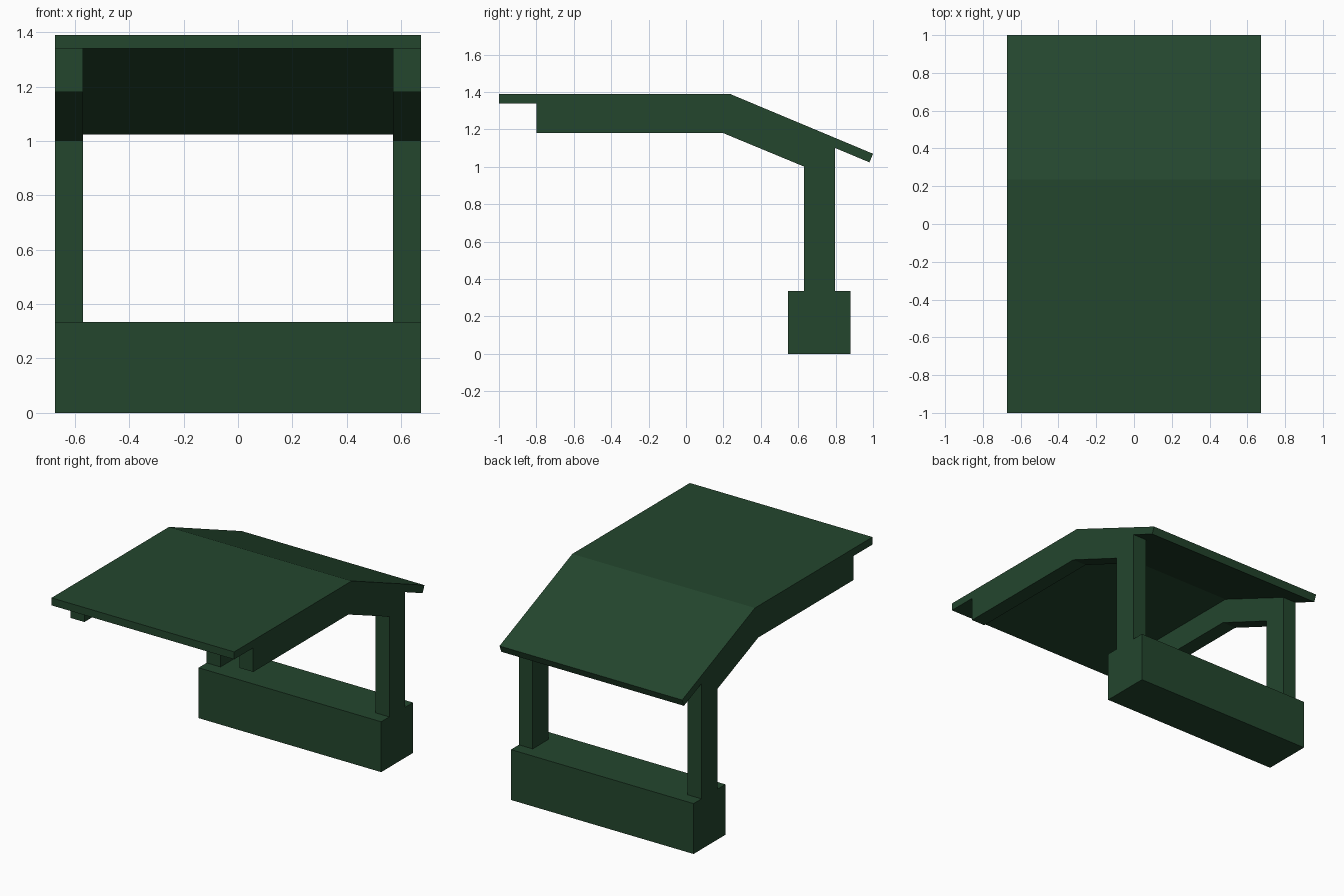
import bpy, bmesh

cube = bpy.data.objects.get("Cube")
if cube:
    bpy.data.objects.remove(cube, do_unlink=True)

HALF_WIDTH = 0.672
POST_INNER = 0.57

# Single dark green paint
green = bpy.data.materials.new("dark green")
green.use_nodes = True
colour = (0.017, 0.061, 0.027, 1.0)
green.diffuse_color = colour
bsdf = next(n for n in green.node_tree.nodes if n.type == 'BSDF_PRINCIPLED')
bsdf.inputs["Base Color"].default_value = colour


def extrude_profile(name, profile, x0, x1):
    """Extrude a closed (y, z) profile along x from x0 to x1."""
    bm = bmesh.new()
    face = bm.faces.new([bm.verts.new((x0, y, z)) for y, z in profile])
    extruded = bmesh.ops.extrude_face_region(bm, geom=[face])["geom"]
    verts = [v for v in extruded if isinstance(v, bmesh.types.BMVert)]
    bmesh.ops.translate(bm, verts=verts, vec=(x1 - x0, 0, 0))
    bmesh.ops.recalc_face_normals(bm, faces=bm.faces)
    mesh = bpy.data.meshes.new(name)
    bm.to_mesh(mesh)
    bm.free()
    mesh.materials.append(green)
    obj = bpy.data.objects.new(name, mesh)
    bpy.context.collection.objects.link(obj)
    return obj


# Bent roof slab: flat at the front, sloping down at the back
extrude_profile("roof", [(-1.0, 1.39), (0.235, 1.39), (1.0, 1.07), (0.981, 1.024),
                         (0.225, 1.34), (-1.0, 1.34)], -HALF_WIDTH, HALF_WIDTH)

# Post and roof beam in one piece, one on each side
frame = [(-0.8, 1.34), (-0.8, 1.18), (0.2, 1.18), (0.63, 1.002), (0.63, 0.335),
         (0.797, 0.335), (0.797, 1.101), (0.225, 1.34)]
for name, x0, x1 in (("left_frame", POST_INNER, HALF_WIDTH),
                     ("right_frame", -HALF_WIDTH, -POST_INNER)):
    extrude_profile(name, frame, x0, x1)

# Solid base block
extrude_profile("base", [(0.545, 0), (0.88, 0), (0.88, 0.335), (0.545, 0.335)],
                -HALF_WIDTH, HALF_WIDTH)
